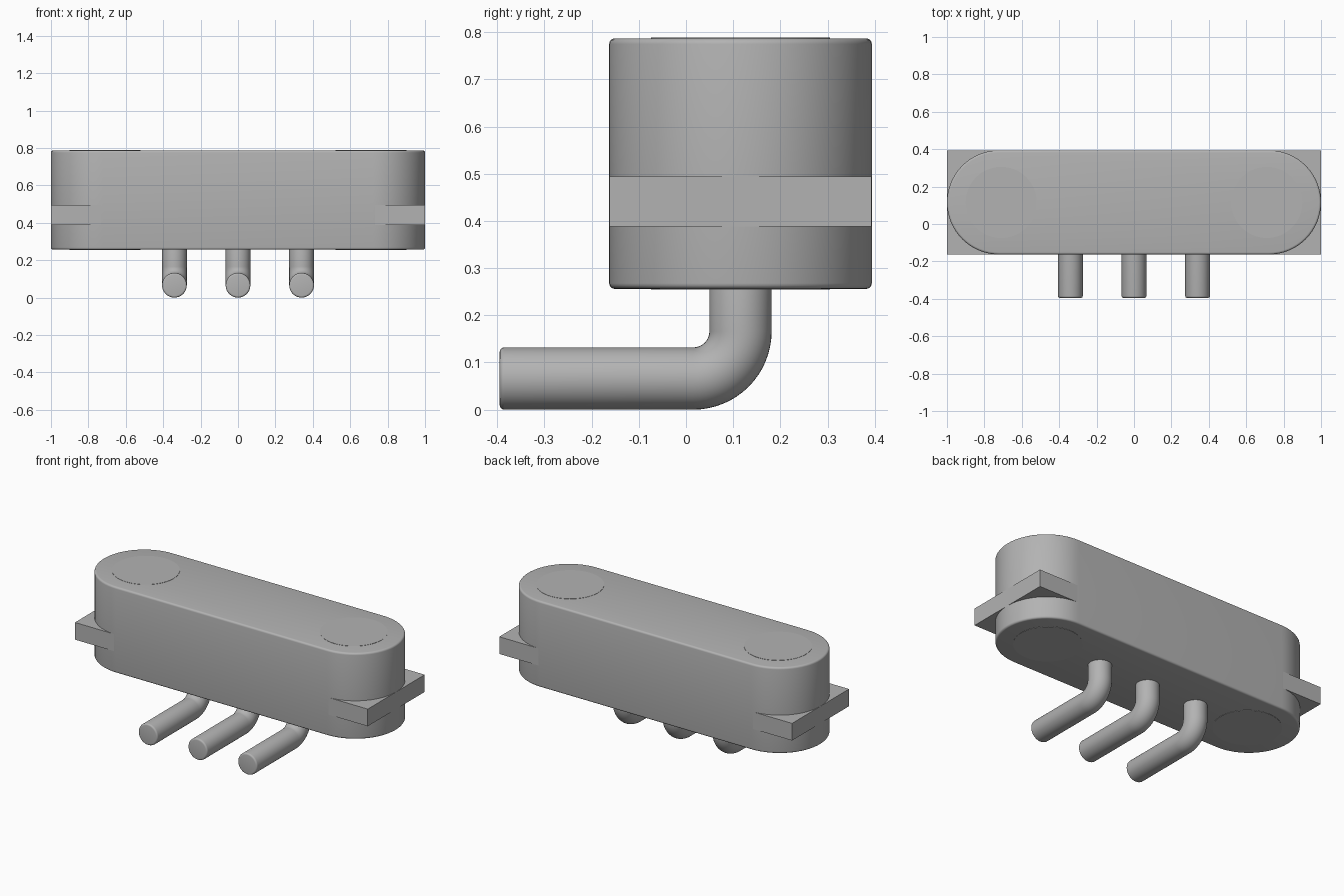
import bpy, bmesh
from math import pi, sin, cos, radians
from mathutils import Vector

cube = bpy.data.objects.get("Cube")
if cube:
    bpy.data.objects.remove(cube)

grey = bpy.data.materials.new("plain grey")
grey.use_nodes = True
COLOUR = (0.45, 0.45, 0.45, 1)
grey.diffuse_color = COLOUR
grey.node_tree.nodes["Principled BSDF"].inputs["Base Color"].default_value = COLOUR

MID_Y = 0.1155      # centre line of the body and pin legs
HALF = 0.2785       # half depth, also the end radius
BOTTOM, TOP = 0.256, 0.787


def finish(bm, name, bevel=0):
    """Turn a bmesh into a smooth-by-angle object, optionally with rounded edges."""
    bmesh.ops.recalc_face_normals(bm, faces=bm.faces)
    mesh = bpy.data.meshes.new(name)
    bm.to_mesh(mesh)
    bm.free()
    mesh.materials.append(grey)
    obj = bpy.data.objects.new(name, mesh)
    bpy.context.collection.objects.link(obj)
    bpy.ops.object.select_all(action="DESELECT")
    obj.select_set(True)
    bpy.context.view_layer.objects.active = obj
    if bevel:
        mod = obj.modifiers.new("rounded edges", "BEVEL")
        mod.width, mod.segments = bevel, 4
        mod.limit_method, mod.angle_limit = "ANGLE", radians(40)
        bpy.ops.object.modifier_apply(modifier=mod.name)
    bpy.ops.object.shade_smooth_by_angle(angle=radians(30))
    return obj


def prism(name, outline, z0, z1, bevel=0):
    """Extrude a closed outline from z0 up to z1."""
    bm = bmesh.new()
    face = bm.faces.new([bm.verts.new((x, y, z0)) for x, y in outline])
    grown = bmesh.ops.extrude_face_region(bm, geom=[face])["geom"]
    top = [v for v in grown if isinstance(v, bmesh.types.BMVert)]
    bmesh.ops.translate(bm, verts=top, vec=(0, 0, z1 - z0))
    return finish(bm, name, bevel)


def arc(cx, radius, start, sweep, steps):
    return [(cx + radius * cos(start + sweep * i / steps),
             MID_Y + radius * sin(start + sweep * i / steps)) for i in range(steps + 1)]


# Rounded-end body
stadium = arc(1 - HALF, HALF, -pi / 2, pi, 32) + arc(HALF - 1, HALF, pi / 2, pi, 32)
prism("body", stadium, BOTTOM, TOP, bevel=0.012)

# Square-cornered flange through the body
edge = HALF - 0.0005
prism("flange", [(-1, MID_Y - edge), (1, MID_Y - edge), (1, MID_Y + edge), (-1, MID_Y + edge)],
      0.388, 0.494)

# Round caps, nearly flush with top and bottom
for side, sx in (("left", 1), ("right", -1)):
    circle = arc(0.71 * sx, 0.19, 0, 2 * pi, 64)[:-1]
    prism(f"{side}_top_cap", circle, TOP - 0.02, TOP + 0.0015)
    prism(f"{side}_bottom_cap", circle, BOTTOM - 0.0015, BOTTOM + 0.02)


def bent_pin(name, x, radius=0.066, bend=0.1, tip_y=-0.395, sides=40):
    """Sweep a circle down from the body, round a bend and forward."""
    cy, cz = MID_Y - bend, radius + bend
    path = [(MID_Y, BOTTOM + 0.02, 0)]
    for i in range(17):
        a = pi / 2 * i / 16
        path.append((cy + bend * cos(a), cz - bend * sin(a), a))
    path.append((tip_y, radius, pi / 2))
    bm = bmesh.new()
    rings = []
    for y, z, a in path:
        across = Vector((0, cos(a), -sin(a)))
        ring = []
        for k in range(sides):
            t = 2 * pi * k / sides
            offset = Vector((1, 0, 0)) * cos(t) + across * sin(t)
            ring.append(bm.verts.new(Vector((x, y, z)) + offset * radius))
        rings.append(ring)
    for r, s in zip(rings, rings[1:]):
        for k in range(sides):
            n = (k + 1) % sides
            bm.faces.new((r[k], r[n], s[n], s[k]))
    bm.faces.new(rings[0])
    bm.faces.new(rings[-1])
    finish(bm, name, bevel=0.01)


# Three bent pins
for name, x in (("right_pin", -0.34), ("middle_pin", 0), ("left_pin", 0.34)):
    bent_pin(name, x)
